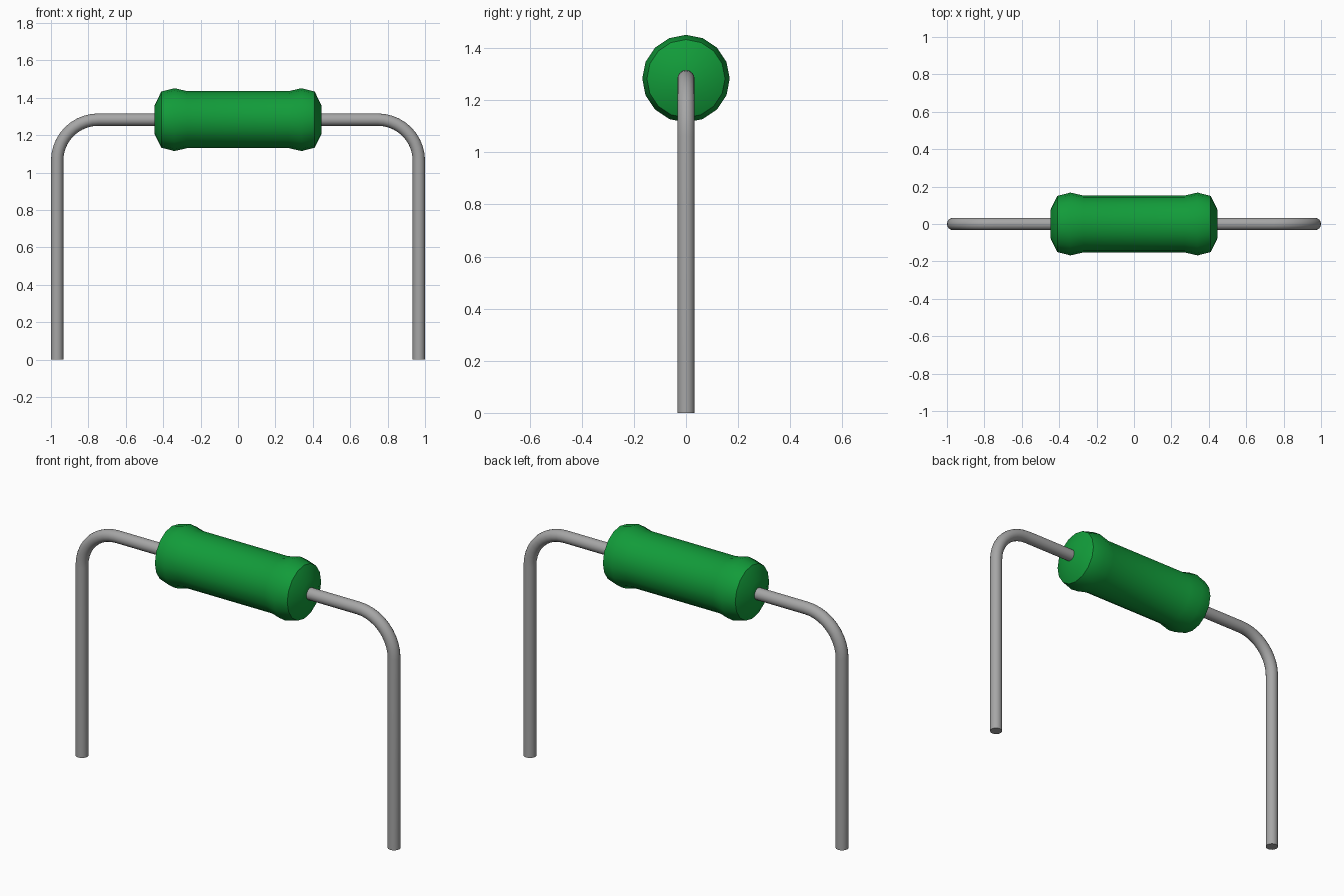
import bpy, bmesh
from math import radians, sin, cos, pi

cube = bpy.data.objects.get("Cube")
if cube:
    bpy.data.objects.remove(cube, do_unlink=True)

AXIS_Z = 1.283
WIRE_R = 0.033


def material(name, color):
    m = bpy.data.materials.new(name)
    m.use_nodes = True
    m.diffuse_color = color
    bsdf = next(n for n in m.node_tree.nodes if n.type == "BSDF_PRINCIPLED")
    bsdf.inputs["Base Color"].default_value = color
    return m


def add_object(name, rings, mat):
    """Skin a list of closed rings and cap both ends."""
    bm = bmesh.new()
    loops = [[bm.verts.new(p) for p in ring] for ring in rings]
    n = len(loops[0])
    for a, b in zip(loops, loops[1:]):
        for i in range(n):
            j = (i + 1) % n
            bm.faces.new((a[i], a[j], b[j], b[i]))
    bm.faces.new(loops[0])
    bm.faces.new(loops[-1])
    bmesh.ops.recalc_face_normals(bm, faces=bm.faces)
    mesh = bpy.data.meshes.new(name)
    bm.to_mesh(mesh)
    bm.free()
    mesh.materials.append(mat)
    obj = bpy.data.objects.new(name, mesh)
    bpy.context.collection.objects.link(obj)
    bpy.ops.object.select_all(action="DESELECT")
    obj.select_set(True)
    bpy.context.view_layer.objects.active = obj
    bpy.ops.object.shade_smooth_by_angle(angle=radians(30))
    return obj


green = material("green coating", (0.006, 0.33, 0.042, 1))
metal = material("grey metal", (0.38, 0.38, 0.38, 1))

# Body: half profile (x, radius) mirrored about the middle, turned around x
half = [(0.27, 0.152), (0.34, 0.168), (0.41, 0.15), (0.447, 0.075)]
profile = [(-x, r) for x, r in reversed(half)] + half
SIDES = 16
body_rings = [[(x, r * cos(2 * pi * i / SIDES), AXIS_Z + r * sin(2 * pi * i / SIDES))
               for i in range(SIDES)] for x, r in profile]
add_object("resistor_body", body_rings, green)

# Leads: straight out of the body, rounded bend, straight down
LEG_X, BEND, STEPS = 0.967, 0.22, 10
path = [(0.43, AXIS_Z, pi / 2)]
for k in range(STEPS + 1):
    a = pi / 2 * (1 - k / STEPS)
    path.append((LEG_X - BEND + BEND * cos(a), AXIS_Z - BEND + BEND * sin(a), a))
path.append((LEG_X, 0, 0))

for name, side in (("left_lead", 1), ("right_lead", -1)):
    rings = []
    for x, z, a in path:
        ring = []
        for i in range(SIDES):
            t = 2 * pi * i / SIDES
            out = WIRE_R * cos(t)
            ring.append((side * (x + out * cos(a)), WIRE_R * sin(t), z + out * sin(a)))
        rings.append(ring)
    add_object(name, rings, metal)
